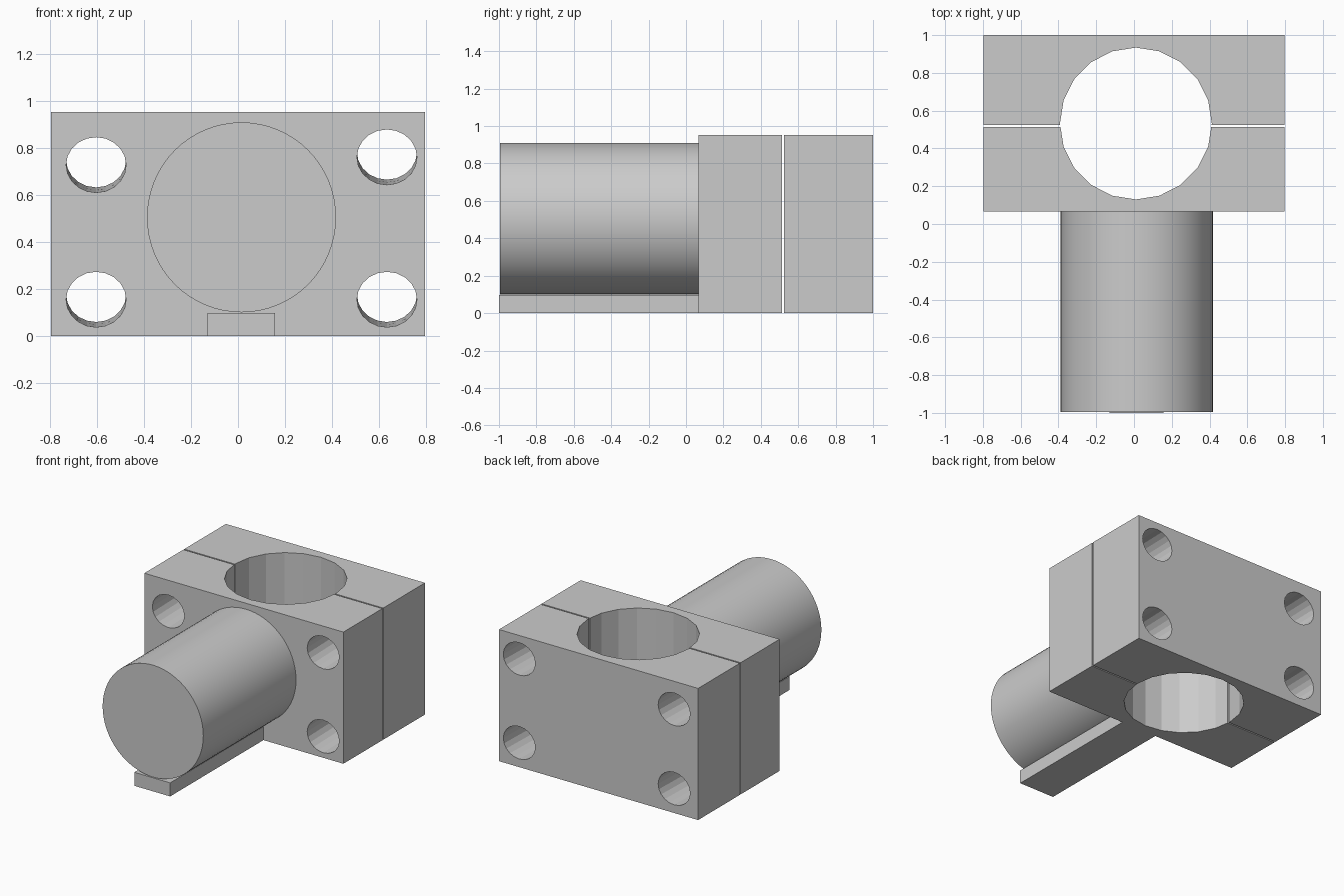
import bpy
import bmesh
import math
from mathutils import Matrix, Vector

if "Cube" in bpy.data.objects:
    bpy.data.objects.remove(bpy.data.objects["Cube"])

# Single plain metal colour
steel = bpy.data.materials.new("steel_grey")
steel.use_nodes = True
GREY = (0.6, 0.6, 0.6, 1)
steel.diffuse_color = GREY
steel.node_tree.nodes["Principled BSDF"].inputs["Base Color"].default_value = GREY


def finish(name, bm):
    mesh = bpy.data.meshes.new(name)
    bmesh.ops.recalc_face_normals(bm, faces=bm.faces)
    bm.to_mesh(mesh)
    bm.free()
    mesh.materials.append(steel)
    obj = bpy.data.objects.new(name, mesh)
    bpy.context.collection.objects.link(obj)
    return obj


def box(name, low, high):
    low, high = Vector(low), Vector(high)
    bm = bmesh.new()
    bmesh.ops.create_cube(bm, size=1, matrix=Matrix.Translation((low + high) / 2)
                          @ Matrix.Diagonal((high - low).to_4d()))
    return finish(name, bm)


def cylinder(name, start, end, rx, rz, sides):
    """Cylinder with elliptical ends; a tilted axis shears it, keeping ends parallel."""
    start, end = Vector(start), Vector(end)
    side = Vector((1, 0, 0)) * rx
    other = (Vector((0, 1, 0)) if abs(end.z - start.z) > 0.5 else Vector((0, 0, 1))) * rz
    bm = bmesh.new()
    rings = []
    for centre in (start, end):
        rings.append([bm.verts.new(centre + side * math.cos(a) + other * math.sin(a))
                      for a in (math.tau * i / sides for i in range(sides))])
        bm.faces.new(rings[-1])
    for i in range(sides):
        j = (i + 1) % sides
        bm.faces.new((rings[0][i], rings[0][j], rings[1][j], rings[1][i]))
    return finish(name, bm)


# Cutters: large vertical bore and four slightly rising bolt holes
cutters = [cylinder("bore_cutter", (0.01, 0.532, -0.2), (0.01, 0.532, 1.2), 0.402, 0.402, 20)]
for x, z in ((-0.605, 0.727), (0.635, 0.76), (-0.605, 0.153), (0.635, 0.153)):
    cutters.append(cylinder("bolt_cutter", (x, 0, z), (x, 1.1, z + 0.026), 0.128, 0.118, 20))

# Two clamp halves separated by a narrow slit
halves = [box("front_clamp_half", (-0.797, 0.067, 0), (0.797, 0.513, 0.953)),
          box("rear_clamp_half", (-0.797, 0.523, 0), (0.797, 1, 0.953))]
for half in halves:
    for cutter in cutters:
        cut = half.modifiers.new("hole", "BOOLEAN")
        cut.operation = "DIFFERENCE"
        cut.solver = "EXACT"
        cut.object = cutter
    bpy.context.view_layer.update()
    graph = bpy.context.evaluated_depsgraph_get()
    carved = bpy.data.meshes.new_from_object(half.evaluated_get(graph))
    half.modifiers.clear()
    half.data = carved
for cutter in cutters:
    bpy.data.objects.remove(cutter)

# Round shaft and the key strip beneath it
shaft = cylinder("shaft", (0.015, -0.994, 0.505), (0.015, 0.067, 0.505), 0.403, 0.405, 64)
box("key_strip", (-0.13, -1, 0), (0.157, 0.067, 0.098))

bpy.ops.object.select_all(action="DESELECT")
shaft.select_set(True)
bpy.context.view_layer.objects.active = shaft
bpy.ops.object.shade_smooth_by_angle(angle=math.radians(30))
